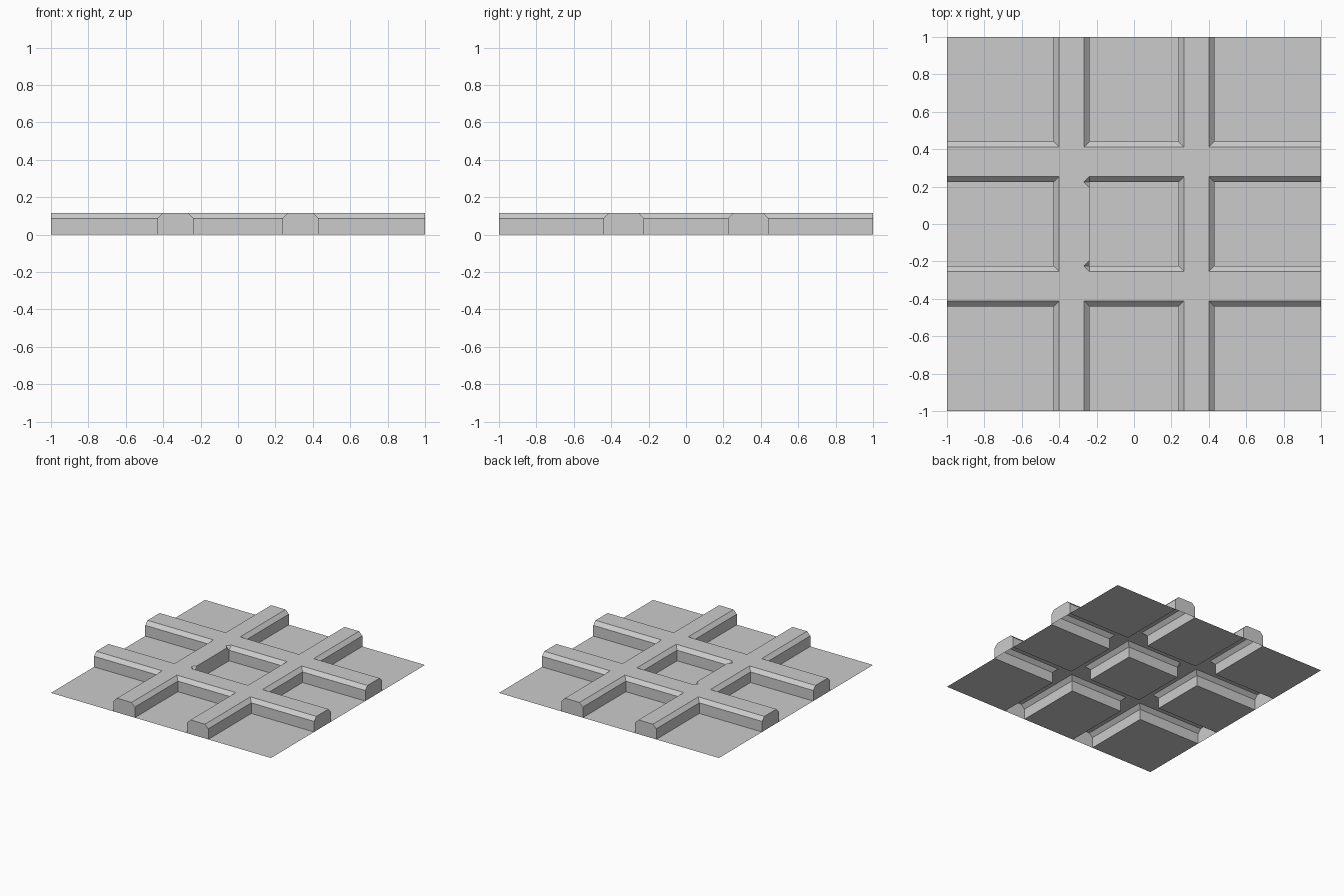
import bpy, bmesh

if "Cube" in bpy.data.objects:
    bpy.data.objects.remove(bpy.data.objects["Cube"])

WALL, TOP = 0.087, 0.117                      # wall height, rib top height
CX = [(-1, -0.43), (-0.238, 0.238), (0.43, 1)]     # panel extents in x
CY = [(-1, -0.441), (-0.224, 0.224), (0.441, 1)]   # panel extents in y
CH = 0.03                                     # chamfer width


def grow(span):
    """Span at the rib top: widened by the chamfer except at the tile border."""
    a, b = span
    return (a if a == -1 else a - CH, b if b == 1 else b + CH)


def finish(bm, name):
    bmesh.ops.remove_doubles(bm, verts=bm.verts, dist=1e-5)
    bmesh.ops.recalc_face_normals(bm, faces=bm.faces)
    top = max(bm.faces, key=lambda f: f.calc_center_median().z)
    if top.normal.z < 0:
        bmesh.ops.reverse_faces(bm, faces=bm.faces)
    me = bpy.data.meshes.new(name)
    bm.to_mesh(me)
    bm.free()
    bpy.context.collection.objects.link(bpy.data.objects.new(name, me))


def face(bm, *pts):
    bm.faces.new([bm.verts.new(p) for p in pts])


def corners(sx, sy, z):
    return [(sx[0], sy[0], z), (sx[1], sy[0], z), (sx[1], sy[1], z), (sx[0], sy[1], z)]


# Sunken flat panels, each its own sheet
for i, sx in enumerate(CX):
    for j, sy in enumerate(CY):
        bm = bmesh.new()
        face(bm, *corners(sx, sy, 0))
        finish(bm, f"panel_{i}_{j}")

ribs = bmesh.new()

# Walls and chamfers round each panel, skipping sides on the tile border
for i, sx in enumerate(CX):
    for j, sy in enumerate(CY):
        low, mid = corners(sx, sy, 0), corners(sx, sy, WALL)
        high = corners(grow(sx), grow(sy), TOP)
        border = [sy[0] == -1, sx[1] == 1, sy[1] == 1, sx[0] == -1]
        centre = i == 1 and j == 1
        if centre:                            # chamfers stop at the plain left side
            for k in (0, 3):
                high[k] = (sx[0], high[k][1], TOP)
        for k in range(4):
            n = (k + 1) % 4
            if border[k] or (centre and k == 3):
                continue
            face(ribs, low[k], low[n], mid[n], mid[k])
            face(ribs, mid[k], mid[n], high[n], high[k])

# Centre panel's left side: square edge with notched corners
x, y = CX[1][0], CY[1][1]
face(ribs, (x, -y, 0), (x, y, 0), (x, y, WALL), (x, y - CH, TOP),
     (x, -y + CH, TOP), (x, -y, WALL))
face(ribs, (x - CH, -y, TOP), (x, -y + CH, TOP), (x, y - CH, TOP), (x - CH, y, TOP))
for s in (-1, 1):
    apex, foot = (x - CH, s * y, TOP), (x, s * y, WALL)
    outer = (x, s * (y + CH), TOP)
    face(ribs, foot, apex, (x, s * (y - CH), TOP))
    face(ribs, foot, outer, apex)
    face(ribs, apex, outer, (x - CH, s * (y + CH), TOP))

# Flat rib tops: every grid rectangle that is not a panel opening
gx = [v for s in CX for v in grow(s)]
gy = [v for s in CY for v in grow(s)]
for i in range(5):
    for j in range(5):
        if i % 2 or j % 2:
            face(ribs, *corners(gx[i:i + 2], gy[j:j + 2], TOP))

# Closed rib ends on all four sides
for spans, swap in ((CX, False), (CY, True)):
    for k in (0, 1):
        a, b = spans[k][1], spans[k + 1][0]
        prof = [(a, 0), (b, 0), (b, WALL), (b - CH, TOP), (a + CH, TOP), (a, WALL)]
        for e in (-1, 1):
            face(ribs, *[(e, p, z) if swap else (p, e, z) for p, z in prof])

finish(ribs, "raised_ribs")
